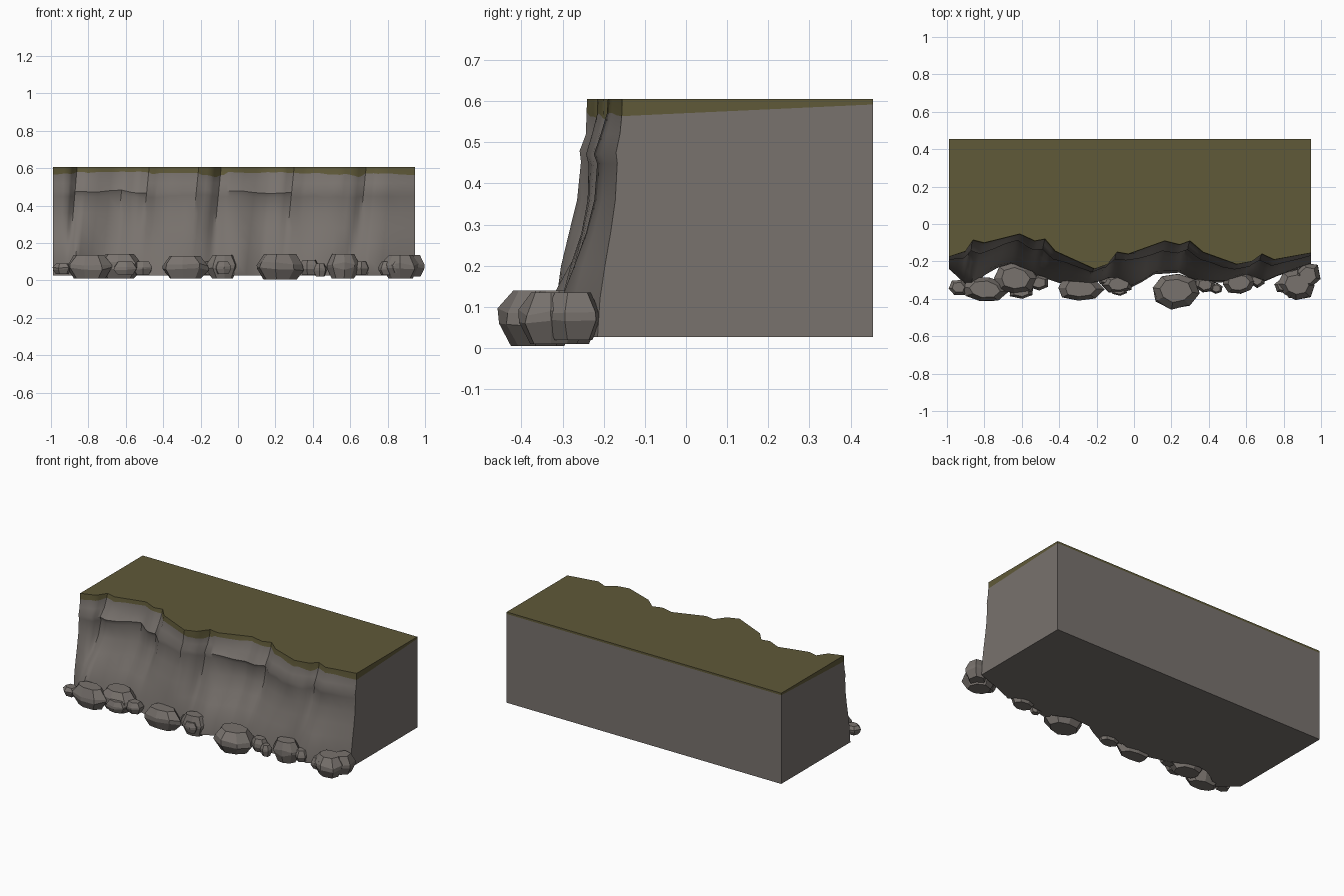
import bpy, bmesh, math, random
from mathutils import Vector, noise

cube = bpy.data.objects.get("Cube")
if cube:
    bpy.data.objects.remove(cube, do_unlink=True)
random.seed(4)


def make_material(name, rgb):
    mat = bpy.data.materials.new(name)
    mat.use_nodes = True
    mat.diffuse_color = (*rgb, 1)
    bsdf = mat.node_tree.nodes["Principled BSDF"]
    bsdf.inputs["Base Color"].default_value = (*rgb, 1)
    bsdf.inputs["Roughness"].default_value = 0.9
    return mat


ROCK = make_material("grey rock", (0.19, 0.17, 0.155))
GRASS = make_material("olive grass", (0.115, 0.1, 0.04))


def finish(bm, name, materials):
    bmesh.ops.recalc_face_normals(bm, faces=bm.faces)
    mesh = bpy.data.meshes.new(name)
    bm.to_mesh(mesh)
    bm.free()
    obj = bpy.data.objects.new(name, mesh)
    bpy.context.collection.objects.link(obj)
    for mat in materials:
        mesh.materials.append(mat)
    return obj


def sample(points, x):
    """Linear lookup in a list of (x, value) points."""
    for (xa, a), (xb, b) in zip(points, points[1:]):
        if x <= xb:
            return a + (b - a) * max(0, x - xa) / (xb - xa)
    return points[-1][1]


# Cliff outline seen from above: upper rim and foot
RIM = [(-.99, -.175), (-.9, -.145), (-.86, -.085), (-.8, -.1), (-.61, -.053),
       (-.53, -.09), (-.475, -.08), (-.42, -.145), (-.21, -.24), (-.14, -.215),
       (-.09, -.15), (-.03, -.16), (.165, -.09), (.245, -.11), (.3, -.09),
       (.37, -.15), (.55, -.215), (.63, -.2), (.685, -.16), (.75, -.19), (.945, -.155)]
FOOT = [(-.99, -.24), (-.9, -.29), (-.82, -.34), (-.7, -.24), (-.6, -.22),
        (-.45, -.28), (-.3, -.33), (-.2, -.33), (-.08, -.29), (.05, -.35),
        (.15, -.27), (.3, -.26), (.42, -.32), (.55, -.31), (.65, -.28),
        (.75, -.31), (.945, -.215)]
# How deep the grass hangs over the rim
FRINGE = [(-.99, .57), (-.6, .585), (-.45, .572), (-.2, .57), (-.12, .553),
          (-.05, .575), (.3, .575), (.6, .568), (.65, .552), (.7, .575), (.945, .565)]
# Height and share of the way from rim to foot
ROWS = [(.605, 0), (.57, .02), (.52, .09), (.475, .25), (.45, .2),
        (.36, .28), (.28, .47), (.2, .7), (.12, .9), (.027, 1)]
BACK, TOP, BASE = .455, .605, .027


def build_cliff():
    bm = bmesh.new()
    left, right = RIM[0][0], RIM[-1][0]
    xs = []
    for (a, _), (b, _) in zip(RIM, RIM[1:]):
        xs += [a, a + (b - a) / 3, a + (b - a) * 2 / 3]
    xs.append(right)
    columns = []
    for x in xs:
        inner = min(1, (x - left) / .15, (right - x) / .15)
        column = []
        for row, (z, share) in enumerate(ROWS):
            rim, foot = sample(RIM, x), sample(FOOT, x)
            y = rim + (foot - rim) * share
            bump = noise.noise(Vector((x * 9, z * 5, 1))) * .016 * inner
            if 1 < row < len(ROWS) - 1:
                y += bump
            if row == 1:
                z = sample(FRINGE, x) + random.uniform(-.005, .005)
            elif row in (3, 4):
                z += bump
            lean = .06 * inner * (TOP - z) / TOP
            column.append(bm.verts.new((x - lean, y, z)))
        columns.append(column)
    # Weathered front with its grassy edge
    for a, b in zip(columns, columns[1:]):
        for row in range(len(ROWS) - 1):
            face = bm.faces.new((a[row], a[row + 1], b[row + 1], b[row]))
            face.material_index = 1 if row == 0 else 0
    # Flat back, ends, top and underside
    def back_column(x):
        return [bm.verts.new((x, BACK, z)) for z in (TOP, TOP - .013, BASE)]
    bl, br = back_column(left), back_column(right)
    for front, rear in ((columns[0], bl), (columns[-1], br)):
        bm.faces.new((front[0], front[1], rear[1], rear[0])).material_index = 1
        bm.faces.new(front[1:] + [rear[2], rear[1]])
    bm.faces.new((bl[0], bl[1], br[1], br[0])).material_index = 1
    bm.faces.new((bl[1], bl[2], br[2], br[1]))
    bm.faces.new([c[0] for c in columns] + [br[0], bl[0]]).material_index = 1
    bm.faces.new([c[-1] for c in columns] + [br[2], bl[2]])
    cliff = finish(bm, "cliff", [ROCK, GRASS])
    bpy.ops.object.select_all(action="DESELECT")
    cliff.select_set(True)
    bpy.context.view_layer.objects.active = cliff
    bpy.ops.object.shade_smooth_by_angle(angle=math.radians(42))


def build_boulder(name, x, y, rx, ry, low, high):
    """Faceted stone: a wide girdle between a flat crown and a flat base."""
    bm = bmesh.new()
    sides = 8 if rx > .08 else 6
    turn = random.uniform(0, math.tau / sides)
    wobble = [random.uniform(.88, 1.08) for _ in range(sides)]
    rings = []
    for share, size in ((0, .68), (.42, 1), (.62, .98), (1, .66)):
        ring = []
        for i in range(sides):
            angle = turn + math.tau * i / sides
            r = size * wobble[i] * random.uniform(.95, 1.05)
            z = low + (high - low) * share
            if 0 < share < 1:
                z += random.uniform(-.07, .07) * (high - low)
            ring.append(bm.verts.new((x + rx * r * math.cos(angle),
                                      y + ry * r * math.sin(angle), z)))
        rings.append(ring)
    for a, b in zip(rings, rings[1:]):
        for i in range(sides):
            j = (i + 1) % sides
            bm.faces.new((a[i], a[j], b[j], b[i]))
    bm.faces.new(rings[0])
    bm.faces.new(rings[-1])
    finish(bm, name, [ROCK])


# Boulders along the foot: x, y, half width, half depth, bottom, top
BOULDERS = [(-.8, -.35, .13, .07, .01, .135), (-.64, -.29, .12, .09, .01, .14),
            (-.29, -.345, .125, .07, .01, .13), (-.08, -.32, .085, .055, .01, .135),
            (.22, -.355, .125, .095, .005, .14), (.56, -.315, .09, .065, .01, .14),
            (.87, -.325, .1, .08, .01, .135), (.93, -.275, .07, .075, .02, .135)]
STONES = [(-.94, -.34, .055, .045, .035, .09), (-.6, -.365, .07, .035, .03, .1),
          (-.51, -.315, .055, .045, .03, .1), (-.15, -.29, .05, .04, .03, .1),
          (-.08, -.36, .05, .025, .035, .1), (.38, -.325, .06, .045, .03, .11),
          (.44, -.345, .035, .03, .02, .09), (.66, -.3, .045, .04, .03, .1),
          (.8, -.33, .05, .04, .03, .1), (.86, -.37, .05, .03, .04, .1)]

build_cliff()
for i, spec in enumerate(BOULDERS):
    build_boulder(f"boulder_{i + 1}", *spec)
for i, spec in enumerate(STONES):
    build_boulder(f"small_stone_{i + 1}", *spec)
